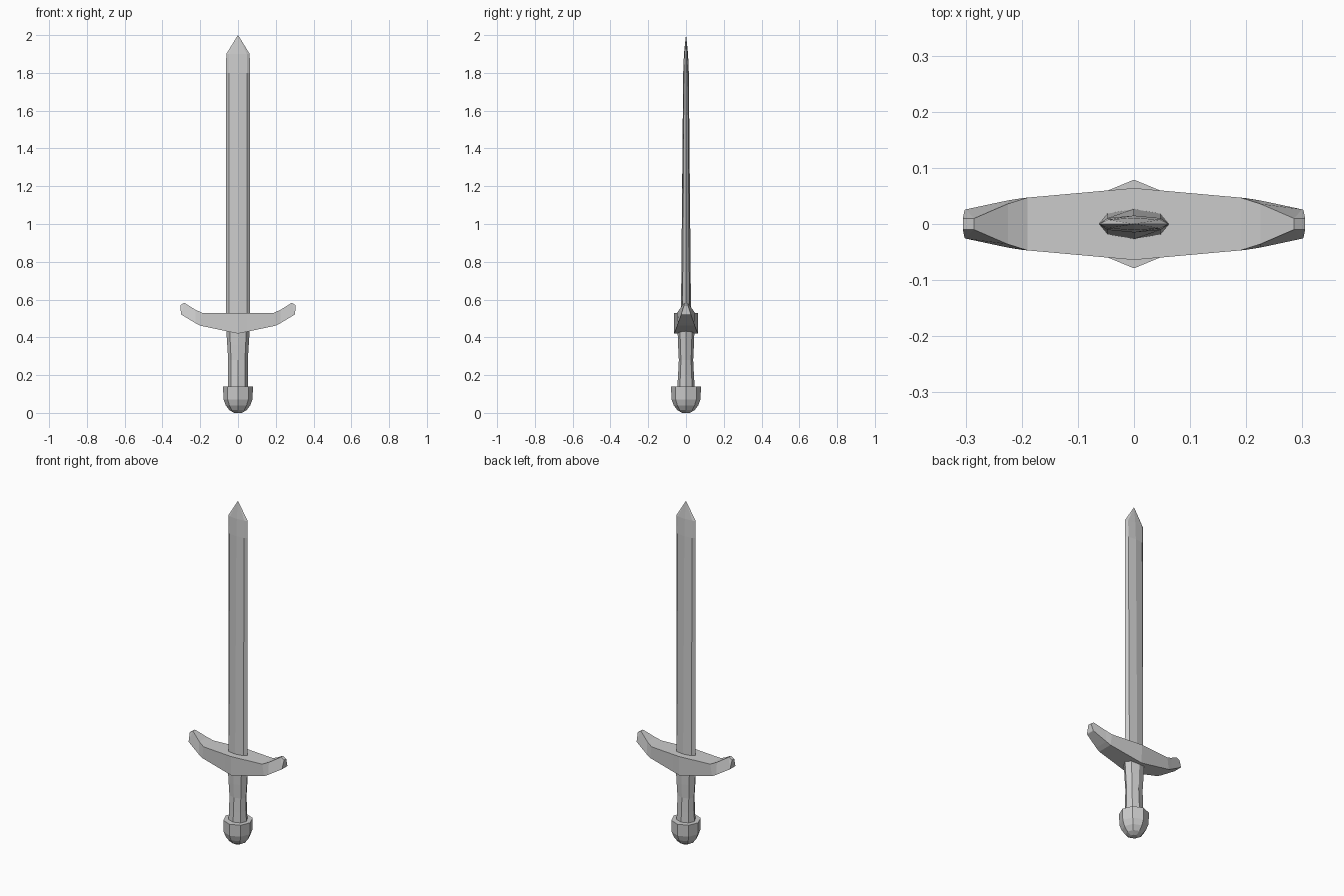
import bpy, math

if "Cube" in bpy.data.objects:
    bpy.data.objects.remove(bpy.data.objects["Cube"])


def loft(name, rings):
    """Join equal-length rings of points into a closed, flat-shaded solid."""
    n = len(rings[0])
    verts = [p for r in rings for p in r]
    faces = [list(range(n))[::-1],
             [(len(rings) - 1) * n + i for i in range(n)]]
    for k in range(len(rings) - 1):
        for i in range(n):
            a, b = k * n + i, k * n + (i + 1) % n
            faces.append([a, b, b + n, a + n])
    mesh = bpy.data.meshes.new(name)
    mesh.from_pydata(verts, [], faces)
    mesh.validate()
    obj = bpy.data.objects.new(name, mesh)
    bpy.context.collection.objects.link(obj)
    # consistent outward normals
    bpy.context.view_layer.objects.active = obj
    obj.select_set(True)
    bpy.ops.object.mode_set(mode='EDIT')
    bpy.ops.mesh.select_all(action='SELECT')
    bpy.ops.mesh.remove_doubles(threshold=0.0001)
    bpy.ops.mesh.normals_make_consistent(inside=False)
    bpy.ops.object.mode_set(mode='OBJECT')
    obj.select_set(False)
    return obj


def octagon(rx, ry, z):
    return [(rx * math.cos(i * math.pi / 4), ry * math.sin(i * math.pi / 4), z)
            for i in range(8)]


def blade_ring(w, t, z):
    s = 0.75 * w
    return [(w, 0, z), (s, t * 0.7, z), (0, t, z), (-s, t * 0.7, z),
            (-w, 0, z), (-s, -t * 0.7, z), (0, -t, z), (s, -t * 0.7, z)]


# Blade: flattened eight-sided section, thinning upward to a point
loft("blade", [blade_ring(0.063, 0.027, 0.48), blade_ring(0.063, 0.015, 1.8),
               blade_ring(0.062, 0.011, 1.9), blade_ring(0.0008, 0.0004, 2.0)])

# Crossguard: quad sections (top x, top z, top half depth, bottom x, z, half depth)
half = [(0.045, 0.53, 0.06, 0.045, 0.429, 0.059),
        (0.19, 0.53, 0.047, 0.20, 0.462, 0.046),
        (0.225, 0.546, 0.036, 0.225, 0.475, 0.042),
        (0.285, 0.583, 0.01, 0.30, 0.52, 0.026),
        (0.305, 0.57, 0.01, 0.302, 0.523, 0.025)]
sections = ([(-a, b, c, -d, e, f) for a, b, c, d, e, f in reversed(half)]
            + [(0, 0.53, 0.064, 0, 0.42, 0.063)] + half)
loft("crossguard", [[(tx, -td, tz), (tx, td, tz), (bx, bd, bz), (bx, -bd, bz)]
                    for tx, tz, td, bx, bz, bd in sections])

# Grip: waisted octagonal handle
loft("grip", [octagon(rx, ry, z) for rx, ry, z in
              [(0.055, 0.047, 0.12), (0.052, 0.042, 0.2), (0.052, 0.038, 0.28),
               (0.057, 0.042, 0.36), (0.063, 0.045, 0.45)]])

# Pommel: octagonal knob, flat on top and rounded below
loft("pommel", [octagon(r, r, z) for r, z in
                [(0.02, 0.0), (0.045, 0.014), (0.065, 0.04),
                 (0.077, 0.072), (0.079, 0.14)]])
